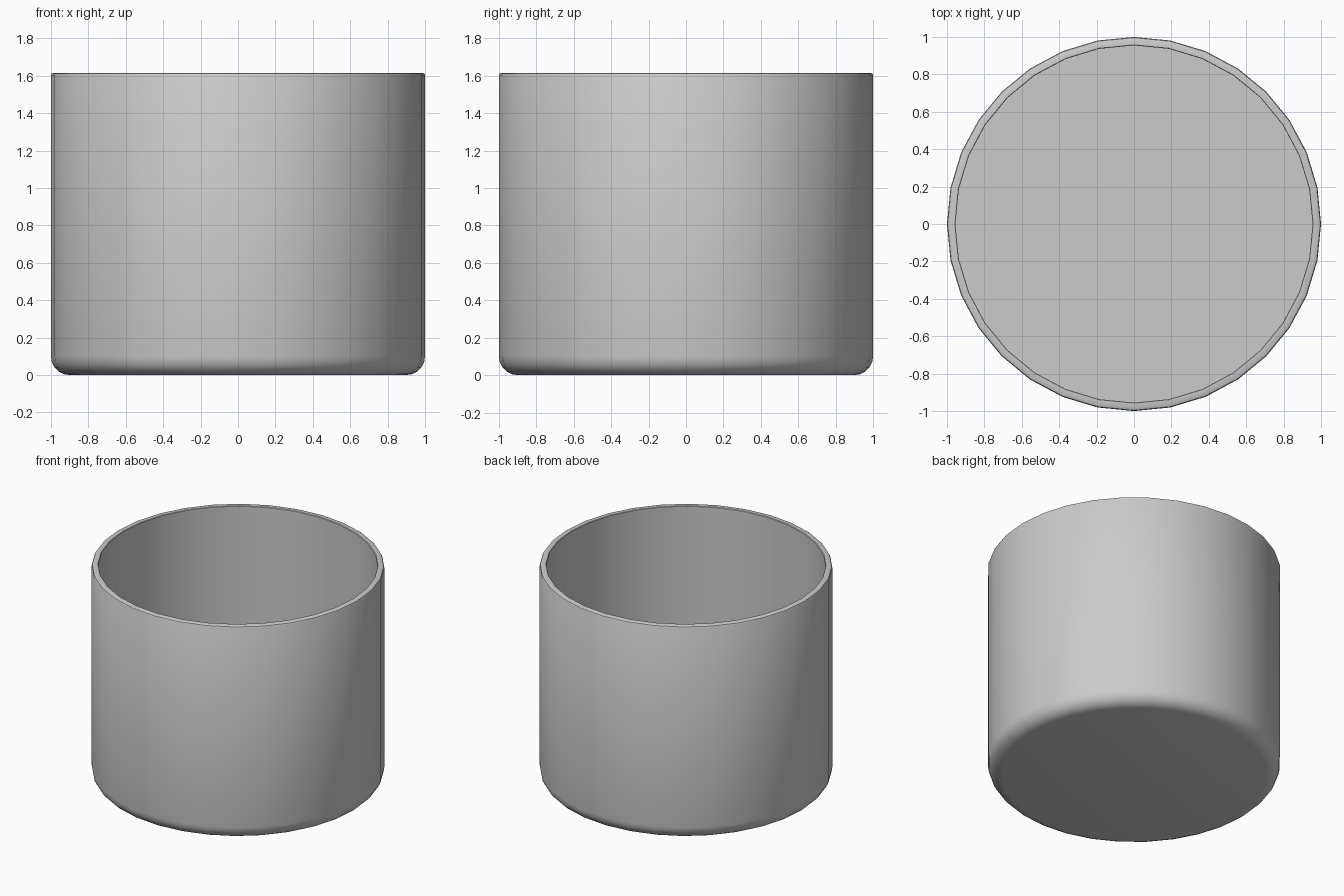
import bpy, bmesh
from math import sin, cos, pi

if "Cube" in bpy.data.objects:
    bpy.data.objects.remove(bpy.data.objects["Cube"])

SIDES = 32
R, H = 1.0, 1.615       # outer radius and height
FILLET = 0.10           # rounded foot
INNER, FLOOR = 0.955, 0.05

# Half profile from the underside, up the outside, over the rim, down the inside
profile = [(R - FILLET + FILLET * sin(i * pi / 10),
            FILLET - FILLET * cos(i * pi / 10)) for i in range(6)]
profile += [(R, H - 0.012), (R - 0.004, H - 0.004), (R - 0.012, H),
            (INNER + 0.003, H), (INNER, H - 0.003), (INNER, FLOOR)]

# Revolve the profile into rings, then bridge and cap them
bm = bmesh.new()
rings = [[bm.verts.new((r * cos(2 * pi * k / SIDES), r * sin(2 * pi * k / SIDES), z))
          for k in range(SIDES)] for r, z in profile]
for low, high in zip(rings, rings[1:]):
    for k in range(SIDES):
        n = (k + 1) % SIDES
        bm.faces.new((low[k], low[n], high[n], high[k]))
bm.faces.new(rings[0][::-1])    # underside
bm.faces.new(rings[-1])         # inside floor
bmesh.ops.recalc_face_normals(bm, faces=bm.faces)

mesh = bpy.data.meshes.new("cup")
bm.to_mesh(mesh)
bm.free()
cup = bpy.data.objects.new("cup", mesh)
bpy.context.collection.objects.link(cup)

# Smooth wall and foot, crisp rim and inside corner
bpy.context.view_layer.objects.active = cup
cup.select_set(True)
bpy.ops.object.shade_smooth_by_angle(angle=pi / 6)
